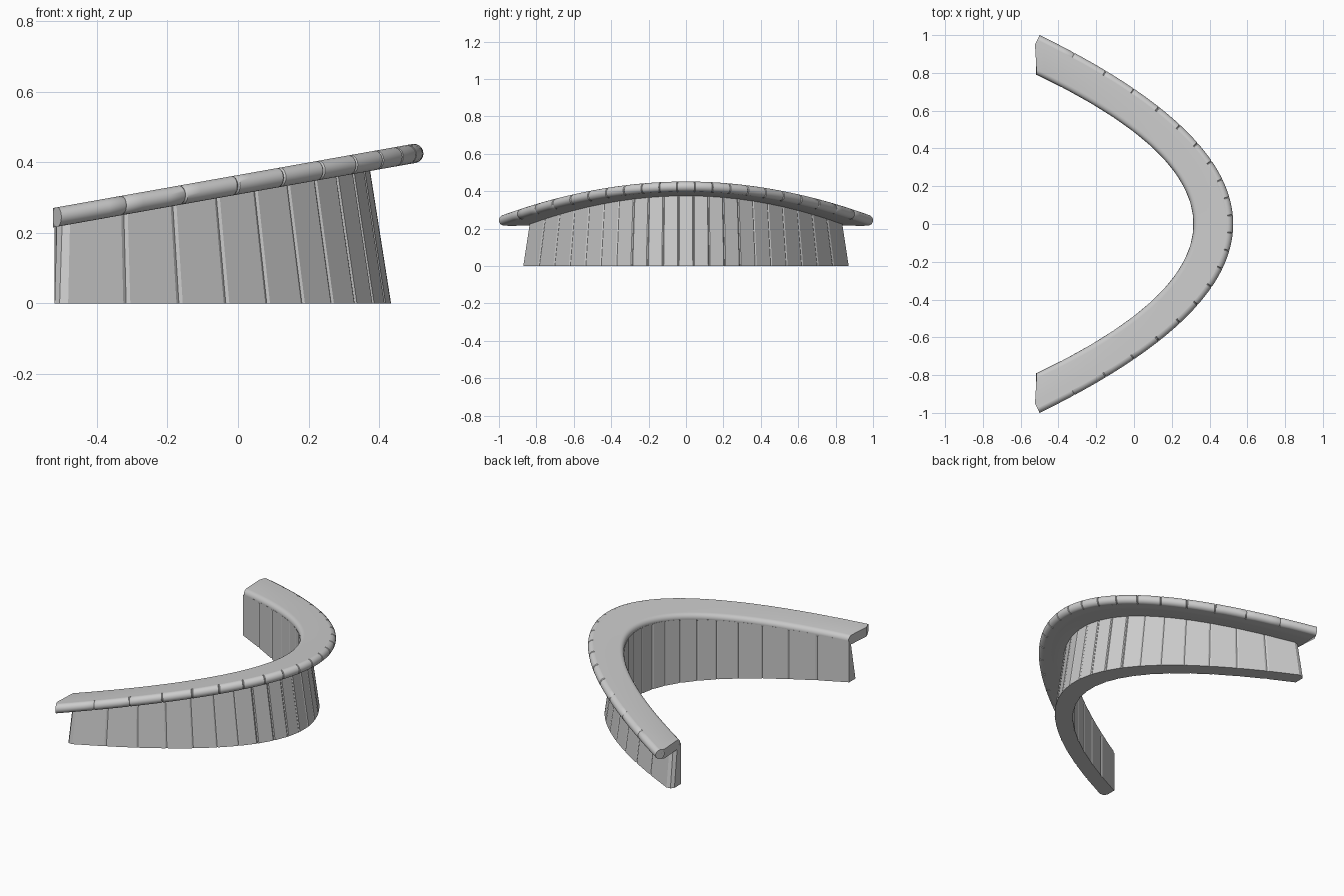
import bpy
import math
from mathutils import Vector

if "Cube" in bpy.data.objects:
    bpy.data.objects.remove(bpy.data.objects["Cube"])

N = 21          # panels around the curve
R = 0.0275      # half thickness of the tilted top


def zc(x):
    """Mid height of the tilted top."""
    return 0.425 + 0.178 * (x - 0.5)


def curve(tip, k, ymax, t):
    """Point on a parabola opening towards -x, t from -1 to 1."""
    y = ymax * t
    return Vector((tip - k * y * y, y, 0))


def loft(name, rings, smooth):
    """Skin a list of closed rings and cap both ends."""
    n = len(rings[0])
    verts = [p for ring in rings for p in ring]
    faces = [tuple(reversed(range(n))),
             tuple(range((len(rings) - 1) * n, len(rings) * n))]
    for i in range(len(rings) - 1):
        for j in range(n):
            a, b = i * n + j, i * n + (j + 1) % n
            faces.append((a, b, b + n, a + n))
    me = bpy.data.meshes.new(name)
    me.from_pydata(verts, [], faces)
    ob = bpy.data.objects.new(name, me)
    bpy.context.collection.objects.link(ob)
    bpy.ops.object.select_all(action='DESELECT')
    ob.select_set(True)
    bpy.context.view_layer.objects.active = ob
    bpy.ops.object.mode_set(mode='EDIT')
    bpy.ops.mesh.select_all(action='SELECT')
    bpy.ops.mesh.normals_make_consistent(inside=False)
    bpy.ops.object.mode_set(mode='OBJECT')
    if smooth:
        bpy.ops.object.shade_smooth_by_angle(angle=math.radians(35))
    return ob


def stations(subs, gap):
    """(t, is_seam) along the curve, with a narrow groove at each seam."""
    out = []
    for i in range(N):
        a, b = -1 + 2 * i / N, -1 + 2 * (i + 1) / N
        if i:
            out.append((a, True))
            a += gap
        if i < N - 1:
            b -= gap
        out += [(a + (b - a) * s / subs, False) for s in range(subs + 1)]
    return out


def at(p, z):
    return Vector((p.x, p.y, z))


def outer_frame(t):
    p = curve(0.525, 1.025, 1.0, t)
    return p, Vector((1, 2.05 * t, 0)).normalized()


# Rounded bead along the outer edge of the top, with fine seams
rings = []
for t, seam in stations(4, 0.003):
    p, n = outer_frame(t)
    c = p - n * R
    r = R - (0.004 if seam else 0)
    rings.append([at(c, zc(c.x)) + n * r * math.cos(a) + Vector((0, 0, r * math.sin(a)))
                  for a in (2 * math.pi * k / 20 for k in range(20))])
loft("outer_bead", rings, True)

# Flat tilted top with a rounded inner edge
rings = []
for i in range(85):
    t = -1 + 2 * i / 84
    p, n = outer_frame(t)
    c, q = p - n * R, p - n * 2 * R
    e = curve(0.315, 1.33, 0.79, t)
    d = (e - q).normalized()
    m = e - d * R
    up = Vector((0, 0, R))
    ring = [at(c, zc(c.x)) + up, at(q, zc(q.x)) + up]
    for k in range(9):
        a = math.pi / 2 - math.pi * k / 8
        ring.append(at(m, zc(m.x)) + d * R * math.cos(a) + up * math.sin(a))
    ring += [at(q, zc(q.x)) - up, at(c, zc(c.x)) - up]
    rings.append(ring)
loft("counter_top", rings, True)

# Panelled wall: outer face leans in, inner face is vertical
rings = []
for t, seam in stations(1, 0.006):
    g = 0.004 if seam else 0
    n = Vector((1, 2.1 * t, 0)).normalized() * g
    ob = curve(0.435, 1.21, 0.87, t) - n
    ot = curve(0.375, 1.22, 0.835, t) - n
    ii = curve(0.315, 1.33, 0.79, t) + n
    rings.append([at(ob, 0), at(ot, zc(ot.x) - R + 0.004), at(ii, zc(ii.x)), at(ii, 0)])


def wall_end(s, x0, x1, y0, y1, xi):
    """Rounded corner ring at the open ends of the wall."""
    return [Vector((x0, s * y0, 0)), Vector((x1, s * y1, zc(x1) - R + 0.004)),
            Vector((xi, s * 0.79, zc(xi))), Vector((xi, s * 0.79, 0))]


corner = [(-0.505, -0.498, 0.868, 0.832, -0.517), (-0.519, -0.513, 0.85, 0.815, -0.519)]
for s in (-1, 1):
    for c in corner:
        if s < 0:
            rings.insert(0, wall_end(s, *c))
        else:
            rings.append(wall_end(s, *c))
loft("panel_wall", rings, False)
